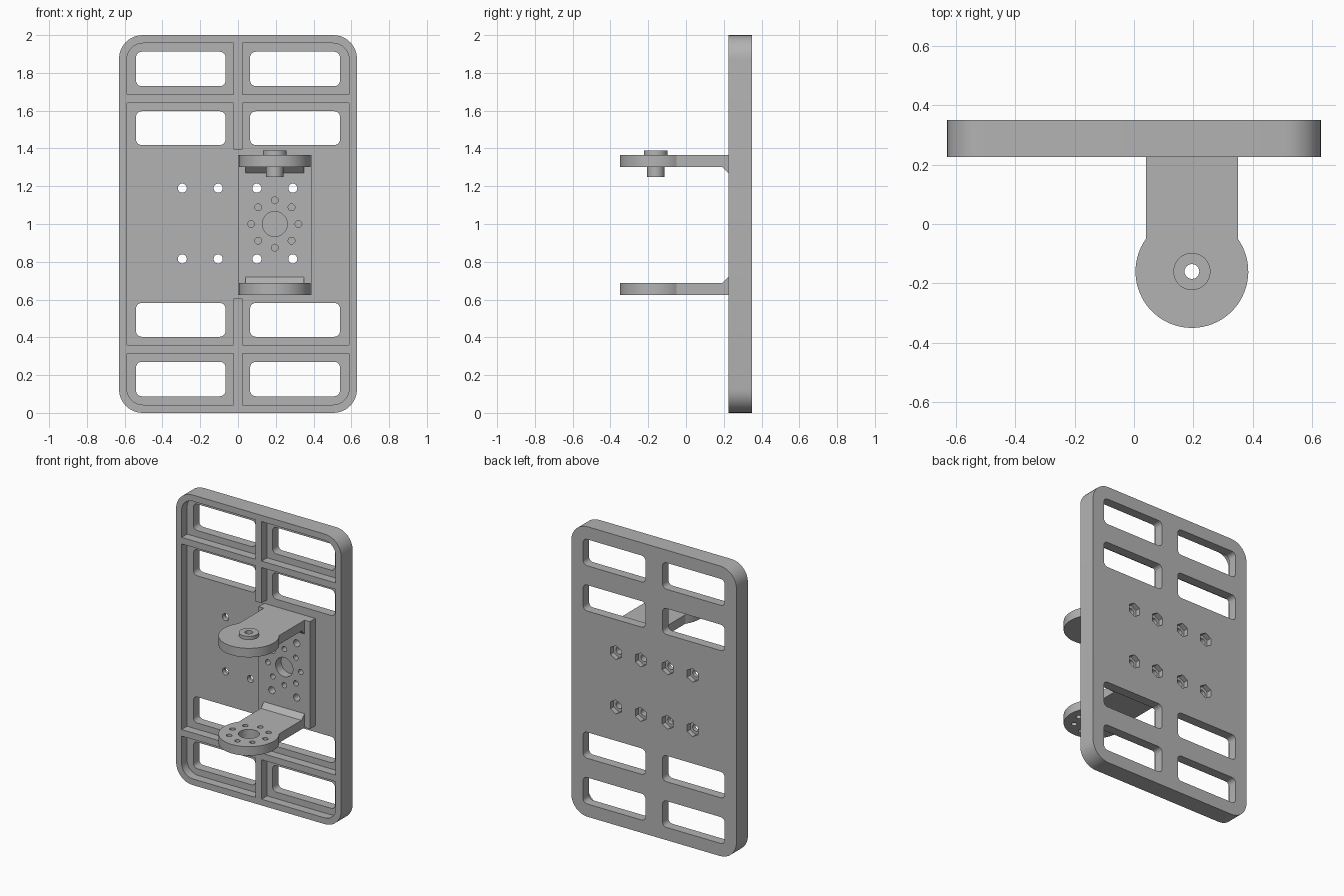
import bpy, bmesh, math
from mathutils import Vector

if "Cube" in bpy.data.objects:
    bpy.data.objects.remove(bpy.data.objects["Cube"])

grey = bpy.data.materials.new("plain grey")
grey.use_nodes = True
COLOUR = (0.45, 0.45, 0.45, 1)
grey.diffuse_color = COLOUR
grey.node_tree.nodes["Principled BSDF"].inputs["Base Color"].default_value = COLOUR

PLACE = {"x": lambda u, v, t: (t, u, v),
         "y": lambda u, v, t: (u, t, v),
         "z": lambda u, v, t: (u, v, t)}


def circle(cu, cv, r, n=32, start=0.0):
    return [(cu + r * math.cos(start + math.tau * i / n),
             cv + r * math.sin(start + math.tau * i / n)) for i in range(n)]


def rounded(corners, steps=8):
    """Round each corner (u, v, radius) of a polygon with right angles."""
    out = []
    for i, (u, v, r) in enumerate(corners):
        p = Vector((u, v))
        if r == 0:
            out.append((u, v))
            continue
        a = (Vector(corners[i - 1][:2]) - p).normalized() * r
        b = (Vector(corners[(i + 1) % len(corners)][:2]) - p).normalized() * r
        for k in range(steps + 1):
            t = math.pi / 2 * k / steps
            q = p + a * (1 - math.sin(t)) + b * (1 - math.cos(t))
            out.append((q.x, q.y))
    return out


def rect(u0, u1, v0, v1, r=0.0):
    return rounded([(u0, v0, r), (u1, v0, r), (u1, v1, r), (u0, v1, r)])


def prisms(name, outlines, axis, t0, t1):
    """One object holding an extruded solid for each outline."""
    bm = bmesh.new()
    for pts in outlines:
        lo, hi = ([bm.verts.new(PLACE[axis](u, v, t)) for u, v in pts] for t in (t0, t1))
        bm.faces.new(lo)
        bm.faces.new(hi)
        for i in range(len(pts)):
            bm.faces.new((lo[i - 1], lo[i], hi[i], hi[i - 1]))
    bmesh.ops.recalc_face_normals(bm, faces=bm.faces)
    me = bpy.data.meshes.new(name)
    bm.to_mesh(me)
    bm.free()
    me.materials.append(grey)
    ob = bpy.data.objects.new(name, me)
    bpy.context.collection.objects.link(ob)
    return ob


def activate(ob):
    bpy.ops.object.select_all(action='DESELECT')
    ob.select_set(True)
    bpy.context.view_layer.objects.active = ob


def cut(ob, outlines, axis, t0, t1):
    cutter = prisms("cutter", outlines, axis, t0, t1)
    cutter.hide_render = True
    mod = ob.modifiers.new("cut", 'BOOLEAN')
    mod.operation, mod.solver, mod.object = 'DIFFERENCE', 'EXACT', cutter
    activate(ob)
    bpy.ops.object.modifier_apply(modifier=mod.name)
    bpy.data.objects.remove(cutter)


def finish(ob):
    activate(ob)
    bpy.ops.object.shade_smooth_by_angle(angle=math.radians(30))


FRONT, FLOOR, BACK = 0.225, 0.285, 0.35
CX, CY = 0.195, -0.16
SCREW_X, SCREW_Z = (-0.295, -0.105, 0.1, 0.29), (0.815, 1.19)

# Back plate with rounded corners
plate = prisms("back_plate", [rect(-0.63, 0.63, 0, 2, 0.125)], "y", FRONT, BACK)

# Front recesses that leave the rim and ribs standing
RIB, IN = 0.0225, 0.588
pockets = []
for s in (-1, 1):
    for top in (False, True):
        flip = (lambda z: z) if top else (lambda z: 2 - z)
        pockets.append(rounded([(s * RIB, flip(1.685), 0), (s * IN, flip(1.685), 0),
                                (s * IN, flip(1.957), 0.085), (s * RIB, flip(1.957), 0)]))
half = [(IN, 1.64), (RIB, 1.64), (RIB, 1.395)]
upper = half + [(-x, z) for x, z in reversed(half)]
pockets.append(upper + [(-x, 2 - z) for x, z in upper])
cut(plate, pockets, "y", 0.1, FLOOR)

# Through slots and screw holes
openings = []
for z0, z1 in ((1.73, 1.912), (1.418, 1.597)):
    for x0, x1 in ((-0.54, -0.066), (0.064, 0.54)):
        openings += [rect(x0, x1, z0, z1, 0.03), rect(x0, x1, 2 - z1, 2 - z0, 0.03)]
openings += [circle(x, z, 0.024, 24) for x in SCREW_X for z in SCREW_Z]
cut(plate, openings, "y", 0.1, 0.5)

# Hexagonal nut pockets in the back
nuts = [circle(x, z, 0.048, 6, math.pi / 2) for x in SCREW_X for z in SCREW_Z]
cut(plate, nuts, "y", 0.315, 0.5)
finish(plate)


def hole_ring(cu, cv):
    """Large centre hole with eight small holes around it."""
    ring = [circle(u, v, 0.018, 20) for u, v in circle(cu, cv, 0.125, 8)]
    return [circle(cu, cv, 0.066, 40)] + ring


# Bracket base set into the recess
base = prisms("bracket_base", [rect(0, 0.39, 0.625, 1.365)], "y", FRONT, FLOOR)
holes = hole_ring(CX, 1.0) + [circle(x, z, 0.024, 24) for x in SCREW_X[2:] for z in SCREW_Z]
cut(base, holes, "y", 0.1, FLOOR + 0.02)
finish(base)

# Bracket arms, each ending in a round pad
R, HALF = 0.19, 0.155
a0 = math.pi - math.asin(math.sqrt(R * R - HALF * HALF) / R)
sweep = 3 * math.pi - 2 * a0
arm_shape = [(CX + HALF, FRONT), (CX - HALF, FRONT)]
arm_shape += [(CX + R * math.cos(a0 + sweep * i / 48),
               CY + R * math.sin(a0 + sweep * i / 48)) for i in range(49)]

upper_arm = prisms("upper_arm", [arm_shape], "z", 1.303, 1.365)
cut(upper_arm, [circle(CX, CY, 0.025, 24)], "z", 1.2, 1.5)
finish(upper_arm)

lower_arm = prisms("lower_arm", [arm_shape], "z", 0.625, 0.687)
cut(lower_arm, hole_ring(CX, CY), "z", 0.5, 0.8)
finish(lower_arm)

# Sloped gussets where the arms meet the base
for name, z, dz in (("upper_gusset", 1.303, -0.033), ("lower_gusset", 0.687, 0.033)):
    prisms(name, [[(FRONT, z), (FRONT - 0.033, z), (FRONT, z + dz)]],
           "x", CX - HALF, CX + HALF)

# Pivot collar above the upper arm and pivot pin below it
for name, r, z0, z1 in (("pivot_collar", 0.0625, 1.365, 1.388),
                        ("pivot_pin", 0.046, 1.248, 1.303)):
    part = prisms(name, [circle(CX, CY, r, 40)], "z", z0, z1)
    cut(part, [circle(CX, CY, 0.025, 24)], "z", 1.1, 1.5)
    finish(part)
